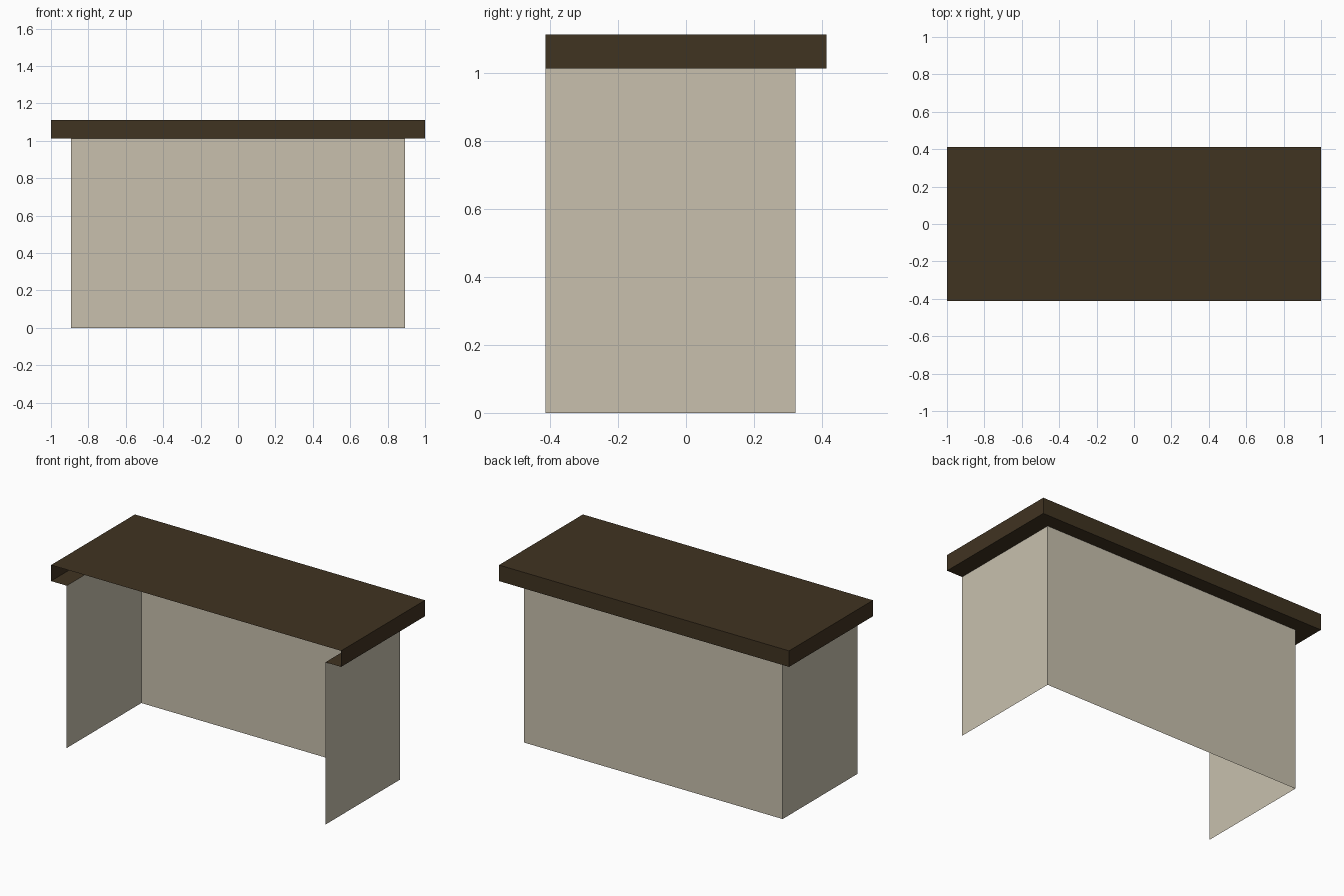
import bpy
import bmesh

if "Cube" in bpy.data.objects:
    bpy.data.objects.remove(bpy.data.objects["Cube"])


def material(name, rgb):
    m = bpy.data.materials.new(name)
    m.diffuse_color = (*rgb, 1)
    m.use_nodes = True
    m.node_tree.nodes["Principled BSDF"].inputs["Base Color"].default_value = m.diffuse_color
    return m


def sheet_object(name, quads, mat):
    """Object made of thin flat quads, shared corners merged."""
    bm = bmesh.new()
    for q in quads:
        bm.faces.new([bm.verts.new(p) for p in q])
    bmesh.ops.remove_doubles(bm, verts=bm.verts, dist=1e-5)
    me = bpy.data.meshes.new(name)
    bm.to_mesh(me)
    bm.free()
    me.materials.append(mat)
    ob = bpy.data.objects.new(name, me)
    bpy.context.collection.objects.link(ob)
    return ob


def wall(a, b, z0, z1):
    """Upright quad from plan point a to b, facing right of travel."""
    return [(*a, z0), (*b, z0), (*b, z1), (*a, z1)]


def flat(x0, x1, y0, y1, z, up):
    q = [(x0, y0, z), (x1, y0, z), (x1, y1, z), (x0, y1, z)]
    return q if up else q[::-1]


dark_brown = material("dark brown", (0.051, 0.033, 0.0152))
cream = material("cream", (0.578, 0.527, 0.423))

X, Y = 1.0, 0.413        # countertop half sizes
PX, PY = 0.892, 0.322    # panel outer half width, back panel position
Z0, Z1 = 1.012, 1.112    # countertop underside and top

# Countertop: hollow shell, open at the front and over the knee space
sheet_object("countertop", [
    flat(-X, X, -Y, Y, Z1, True),
    wall((X, -Y), (X, Y), Z0, Z1),
    wall((X, Y), (-X, Y), Z0, Z1),
    wall((-X, Y), (-X, -Y), Z0, Z1),
], dark_brown)

# Underside rim: overhang strips at both ends and the back
sheet_object("countertop_underside_rim", [
    flat(PX, X, -Y, PY, Z0, False),
    flat(-X, -PX, -Y, PY, Z0, False),
    flat(-X, X, PY, Y, Z0, False),
], dark_brown)

# Side and back panels
sheet_object("base_panels", [
    wall((PX, -Y), (PX, PY), 0, Z0),
    wall((PX, PY), (-PX, PY), 0, Z0),
    wall((-PX, PY), (-PX, -Y), 0, Z0),
], cream)
